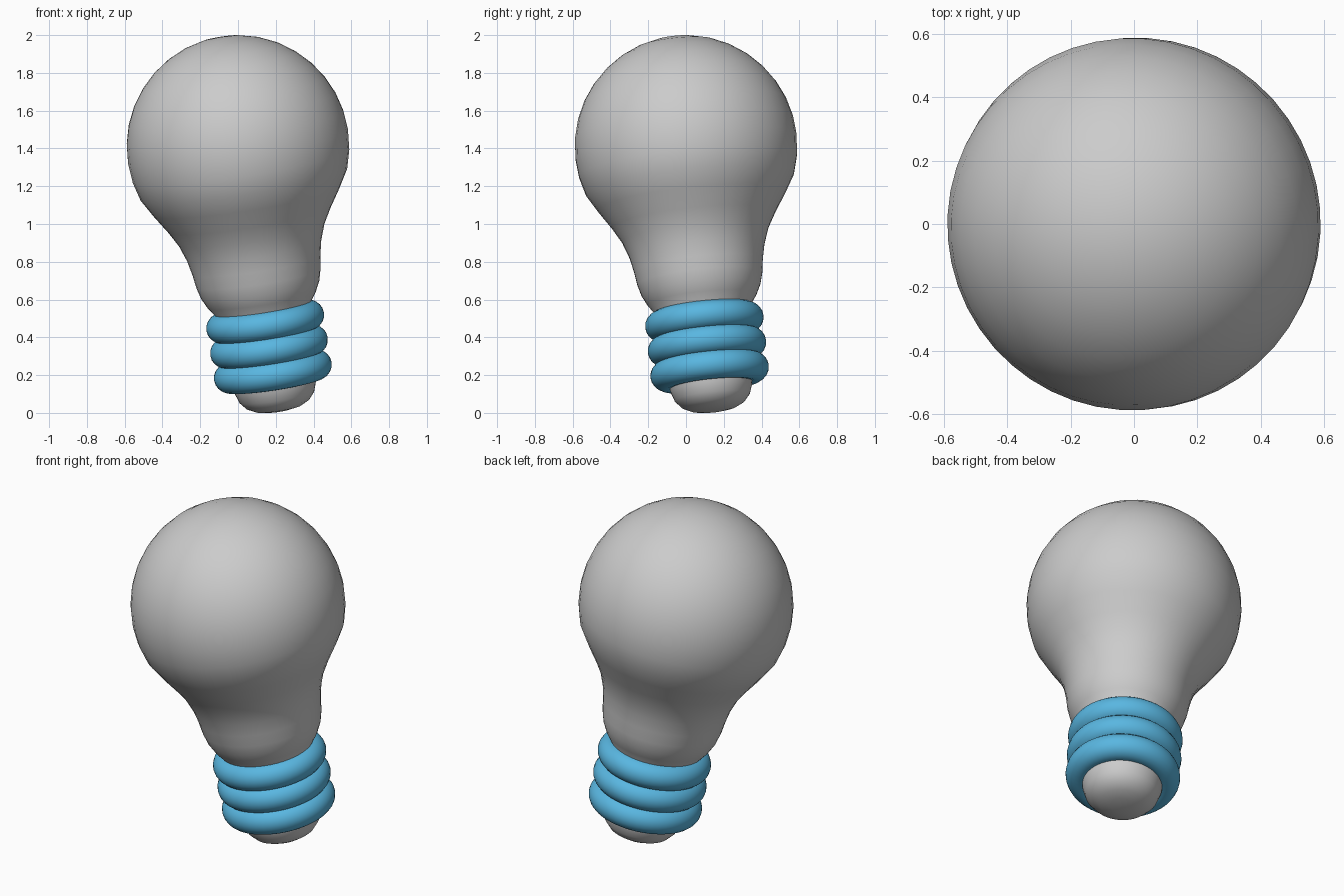
import bpy, bmesh
from math import sin, cos, radians, pi
from mathutils import Vector

if "Cube" in bpy.data.objects:
    bpy.data.objects.remove(bpy.data.objects["Cube"])

# Tilted axis: passes through the globe centre, leans down to +x +y
CENTRE = Vector((0, 0, 1.41))
UP = Vector((-0.155, -0.105, 1)).normalized()
TILT = UP.to_track_quat('Z', 'Y')
R = 0.59


def place(obj, along):
    """Put an object on the tilted axis, a distance below the globe centre."""
    obj.rotation_mode = 'QUATERNION'
    obj.rotation_quaternion = TILT
    obj.location = CENTRE - UP * along


def lathe(name, profile, steps=48):
    bm = bmesh.new()
    verts = [bm.verts.new((r, 0, z)) for r, z in profile]
    edges = [bm.edges.new(p) for p in zip(verts, verts[1:])]
    bmesh.ops.spin(bm, geom=verts + edges, cent=(0, 0, 0), axis=(0, 0, 1),
                   angle=2 * pi, steps=steps)
    bmesh.ops.remove_doubles(bm, verts=bm.verts, dist=1e-4)
    bmesh.ops.recalc_face_normals(bm, faces=bm.faces)
    for f in bm.faces:
        f.smooth = True
    mesh = bpy.data.meshes.new(name)
    bm.to_mesh(mesh)
    bm.free()
    obj = bpy.data.objects.new(name, mesh)
    bpy.context.collection.objects.link(obj)
    return obj


# Glass globe, neck and contact tip as one turned profile (radius, height)
globe = [(R * sin(radians(a)), R * cos(radians(a))) for a in range(0, 111, 10)]
neck = [(0.50, -0.295), (0.435, -0.395), (0.39, -0.475), (0.36, -0.56),
        (0.343, -0.64), (0.333, -0.71), (0.317, -0.77), (0.29, -0.825),
        (0.255, -0.875), (0.238, -0.94)]
tip = [(0.23, -1.21), (0.217, -1.30), (0.20, -1.35), (0.168, -1.388),
       (0.12, -1.412), (0.06, -1.423), (0, -1.425)]
place(lathe("bulb_body", globe + neck + tip), 0)

# Screw base: three stacked blue rings
blue = bpy.data.materials.new("blue")
blue.diffuse_color = (0.1, 0.47, 0.75, 1)
blue.use_nodes = True
blue.node_tree.nodes["Principled BSDF"].inputs["Base Color"].default_value = blue.diffuse_color
for i in range(3):
    ring = lathe(f"base_ring_{i + 1}",
                 [(0.238 + 0.077 * cos(a * pi / 10), 0.077 * sin(a * pi / 10))
                  for a in range(21)])
    ring.data.materials.append(blue)
    place(ring, 0.943 + 0.134 * i)
